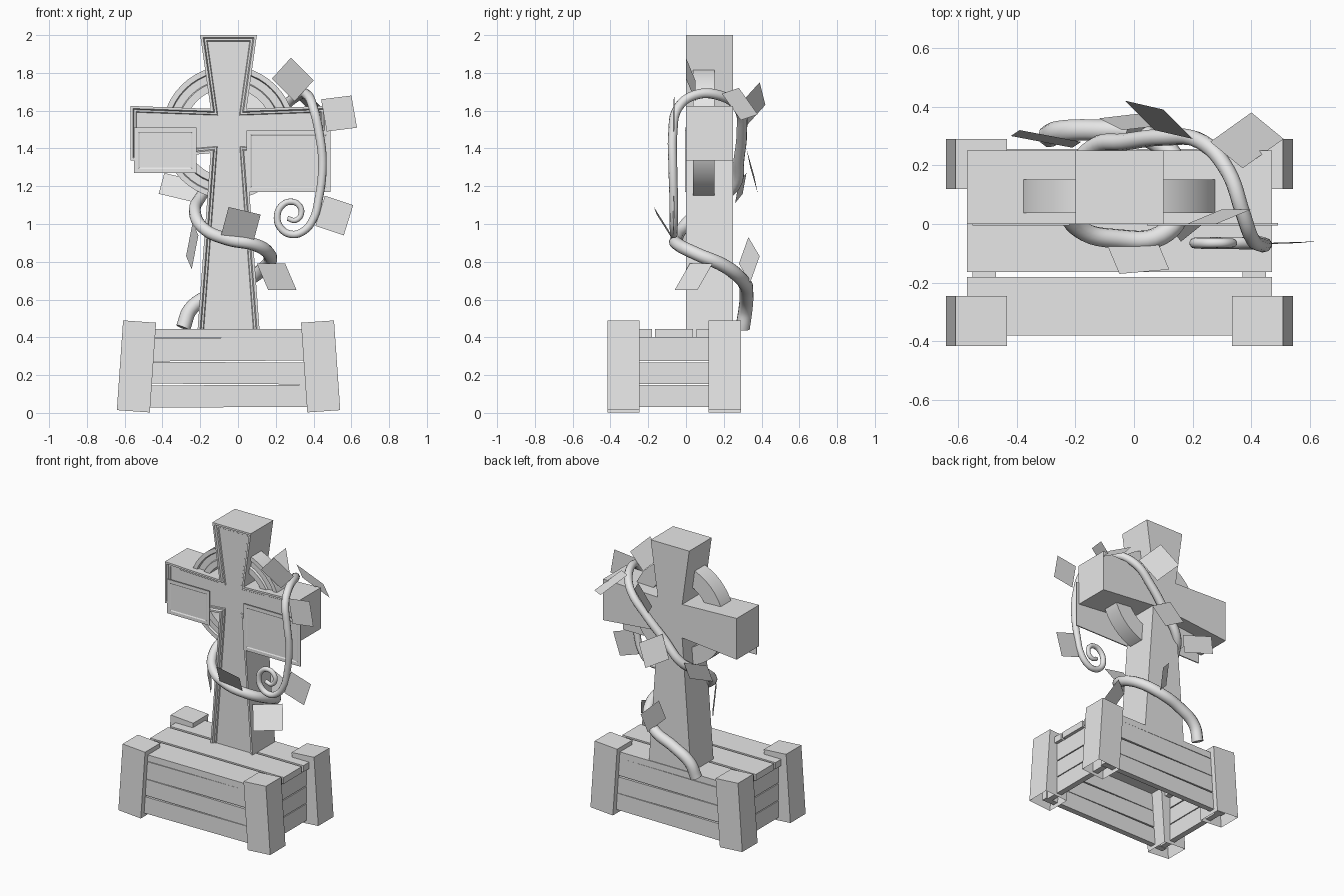
import bpy, bmesh, math
from mathutils import Vector, Matrix

default = bpy.data.objects.get("Cube")
if default:
    bpy.data.objects.remove(default, do_unlink=True)

stone = bpy.data.materials.new("plain grey")
stone.use_nodes = True
GREY = (0.8, 0.8, 0.8, 1)
stone.diffuse_color = GREY
stone.node_tree.nodes["Principled BSDF"].inputs["Base Color"].default_value = GREY


def finish(name, bm, smooth=False):
    mesh = bpy.data.meshes.new(name)
    bm.to_mesh(mesh)
    bm.free()
    mesh.materials.append(stone)
    obj = bpy.data.objects.new(name, mesh)
    bpy.context.collection.objects.link(obj)
    if smooth:
        bpy.ops.object.select_all(action='DESELECT')
        obj.select_set(True)
        bpy.context.view_layer.objects.active = obj
        bpy.ops.object.shade_smooth_by_angle(angle=math.radians(35))
    return obj


def box(name, lo, hi, tilt=0, open_bottom=False):
    lo, hi = Vector(lo), Vector(hi)
    bm = bmesh.new()
    bmesh.ops.create_cube(bm, size=1)
    if open_bottom:
        bm.faces.ensure_lookup_table()
        low = [f for f in bm.faces if f.normal.z < -0.9]
        bmesh.ops.delete(bm, geom=low, context='FACES_ONLY')
    bm.transform(Matrix.Translation((lo + hi) / 2) @ Matrix.Rotation(math.radians(tilt), 4, 'Y')
                 @ Matrix.Diagonal((*(hi - lo), 1)))
    return finish(name, bm)


def slab(name, outline, front, back, insets):
    """Extrude an x-z outline through y, then inset its front in steps."""
    bm = bmesh.new()
    face = bm.faces.new([bm.verts.new((x, front, z)) for x, z in outline])
    face.normal_update()
    if face.normal.y > 0:
        face.normal_flip()
    grown = bmesh.ops.extrude_face_region(bm, geom=[face], use_keep_orig=True)
    moved = [v for v in grown["geom"] if isinstance(v, bmesh.types.BMVert)]
    bmesh.ops.translate(bm, verts=moved, vec=(0, back - front, 0))
    bmesh.ops.recalc_face_normals(bm, faces=bm.faces)
    panel = [f for f in bm.faces if all(abs(v.co.y - front) < 1e-5 for v in f.verts)]
    for width, depth in insets:
        bmesh.ops.inset_region(bm, faces=panel, thickness=width, depth=depth, use_even_offset=True)
    return finish(name, bm)


# Flared cross with a sunken front panel
CX = -0.05
half = [(0.15, 2.0), (0.095, 1.61), (0.52, 1.625), (0.52, 1.335), (0.095, 1.375), (0.167, 0.40)]
outline = [(CX + x, z) for x, z in half] + [(CX - x, z) for x, z in reversed(half)]
slab("cross", outline, 0.0, 0.25, [(0.013, 0), (0.006, -0.014), (0.010, 0), (0.004, -0.006)])

# Ring behind the arms, lathed from a stepped section
section = [(0.353, 0.152), (0.353, 0.038), (0.325, 0.038), (0.32, 0.053), (0.28, 0.053),
           (0.275, 0.038), (0.235, 0.038), (0.235, 0.152)]
bm = bmesh.new()
N = 48
loops = []
for i in range(N):
    a = math.tau * i / N
    loops.append([bm.verts.new((CX + r * math.cos(a), y, 1.485 + r * math.sin(a))) for r, y in section])
for i in range(N):
    p, q = loops[i], loops[(i + 1) % N]
    for j in range(len(section)):
        k = (j + 1) % len(section)
        bm.faces.new((p[j], p[k], q[k], q[j]))
bmesh.ops.recalc_face_normals(bm, faces=bm.faces)
finish("ring", bm, smooth=True)

# Framed plaques on the arms
for name, x0, x1, z0, z1 in (("right_plaque", -0.55, -0.22, 1.27, 1.51),
                             ("left_plaque", 0.045, 0.49, 1.17, 1.495)):
    slab(name, [(x0, z0), (x1, z0), (x1, z1), (x0, z1)], -0.005, 0.003, [(0.022, 0), (0.007, -0.004)])

# Crate: leaning corner posts
for side, x0, x1, tilt in (("right", -0.625, -0.45, 4), ("left", 0.35, 0.525, -4)):
    for end, y0 in (("front", -0.415), ("back", 0.12)):
        box(f"{end}_{side}_post", (x0, y0, 0.008), (x1, y0 + 0.17, 0.484), tilt, True)

# Crate: wall boards, three to a side
for n, (z0, z1) in enumerate(((0.03, 0.147), (0.153, 0.268), (0.275, 0.398)), 1):
    lean = (-0.3, 0.3, -0.3)[n - 1]
    box(f"front_board_{n}", (-0.56, -0.38, z0), (0.46, -0.34, z1), lean)
    box(f"back_board_{n}", (-0.56, 0.215, z0), (0.46, 0.255, z1), lean)
    box(f"right_board_{n}", (-0.55, -0.34, z0), (-0.51, 0.215, z1))
    box(f"left_board_{n}", (0.41, -0.34, z0), (0.45, 0.215, z1))

# Crate: lid planks and the battens under them
for n, y0 in enumerate((-0.38, -0.163, 0.055), 1):
    box(f"lid_plank_{n}", (-0.57, y0, 0.40), (0.47, y0 + 0.2, 0.445))
for side, x0 in (("right", -0.545), ("left", 0.37)):
    box(f"{side}_batten", (x0, -0.34, 0.35), (x0 + 0.075, 0.215, 0.40))

# Vine winding up the cross, ending in a curled tendril
path = [(-.29, .30, .45), (-.25, .315, .55), (-.13, .32, .63), (.04, .30, .70), (.15, .20, .78),
        (.165, .06, .84), (.09, -.04, .89), (-.06, -.05, .92), (-.18, -.02, .975),
        (-.228, .06, 1.06), (-.20, .18, 1.14), (-.14, .262, 1.21), (-.03, .28, 1.34),
        (.1, .295, 1.48), (.23, .28, 1.61), (.32, .18, 1.68), (.37, .04, 1.68),
        (.40, -.045, 1.61), (.43, -.07, 1.48), (.447, -.07, 1.32), (.425, -.065, 1.12)]
curl = [(.40, 1.03), (.35, .965), (.285, .945), (.225, .98), (.208, 1.045), (.235, 1.10),
        (.28, 1.118), (.322, 1.10), (.335, 1.055), (.305, 1.02), (.262, 1.03)]
path += [(x, -0.065, z) for x, z in curl]
curve = bpy.data.curves.new("vine", 'CURVE')
curve.dimensions = '3D'
curve.bevel_depth = 0.034
curve.bevel_resolution = 3
curve.use_fill_caps = True
curve.resolution_u = 6
spline = curve.splines.new('BEZIER')
spline.bezier_points.add(len(path) - 1)
for i, (bp, co) in enumerate(zip(spline.bezier_points, path)):
    bp.co = co
    bp.handle_left_type = bp.handle_right_type = 'AUTO'
    bp.radius = 1.15 - 0.75 * i / (len(path) - 1)
curve.materials.append(stone)
vine = bpy.data.objects.new("vine", curve)
bpy.context.collection.objects.link(vine)

# Flat leaves, each from three corners of a parallelogram
leaves = [((.28, 0, 1.88), (.40, .05, 1.76), (.30, .05, 1.65)),
          ((.44, -.065, 1.66), (.60, -.06, 1.68), (.63, -.06, 1.51)),
          ((.40, .38, 1.58), (.51, .29, 1.55), (.37, .19, 1.69)),
          ((.46, -.065, 1.15), (.61, -.06, 1.10), (.56, -.065, .94)),
          ((-.05, -.17, 1.09), (.12, -.155, 1.05), (.08, -.06, .90)),
          ((.10, .02, .79), (.25, .14, .79), (.31, .06, .65)),
          ((-.24, .01, 1.01), (-.21, -.04, .94), (-.245, .05, .76)),
          ((-.39, .32, 1.27), (-.18, .28, 1.22), (-.21, .26, 1.11)),
          ((-.03, .42, 1.63), (.10, .39, 1.75), (.20, .29, 1.64)),
          ((-.04, .32, 1.40), (.13, .34, 1.30), (.05, .38, 1.16)),
          ((-.02, .33, .93), (.08, .39, .83), (.06, .34, .69))]
for n, corners in enumerate(leaves, 1):
    a, b, c = map(Vector, corners)
    bm = bmesh.new()
    bm.faces.new([bm.verts.new(p) for p in (a, b, c, a + c - b)])
    finish(f"leaf_{n}", bm)
